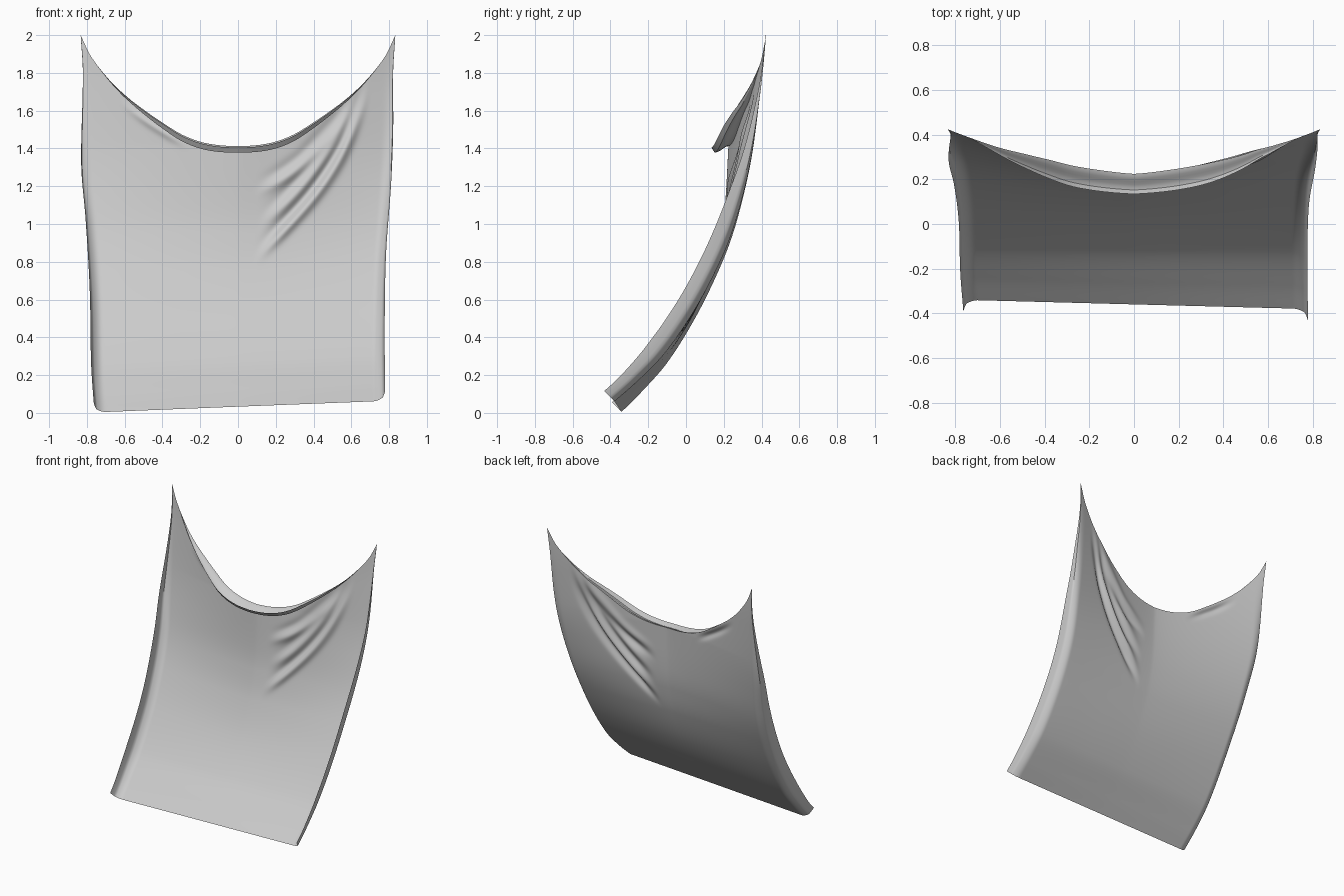
import bpy
import bmesh
import math

if "Cube" in bpy.data.objects:
    bpy.data.objects.remove(bpy.data.objects["Cube"], do_unlink=True)


def curve(points, t):
    """Smooth Hermite interpolation through (t, value) pairs."""
    t = min(max(t, points[0][0]), points[-1][0])
    n = len(points)

    def slope(i):
        a, b = points[max(i - 1, 0)], points[min(i + 1, n - 1)]
        return (b[1] - a[1]) / (b[0] - a[0])

    for i in range(n - 1):
        (a, p), (b, q) = points[i], points[i + 1]
        if t <= b:
            w, s = b - a, (t - a) / (b - a)
            return ((2 * s**3 - 3 * s**2 + 1) * p + (s**3 - 2 * s**2 + s) * w * slope(i)
                    + (3 * s**2 - 2 * s**3) * q + (s**3 - s**2) * w * slope(i + 1))


def smooth(a, b, t):
    t = min(max((t - a) / (b - a), 0), 1)
    return t * t * (3 - 2 * t)


# Profiles of the hanging sheet
TOP = [(0, 1.412), (.1, 1.417), (.2, 1.435), (.3, 1.473), (.4, 1.533), (.5, 1.6),
       (.6, 1.675), (.7, 1.77), (.79, 1.89), (.835, 2.0)]
SIDE = [(0, -.34), (.1, -.24), (.26, -.1), (.5, .05), (.75, .175), (.95, .255),
        (1.2, .325), (1.4, .365), (1.7, .4), (2, .425)]
MIDDLE = [(0, -.34), (.1, -.245), (.26, -.105), (.5, .04), (.75, .14), (.95, .188),
          (1.1, .207), (1.42, .225)]
LEFT_EDGE = [(0, .765), (.4, .765), (.8, .775), (1.2, .805), (1.5, .818), (1.8, .82), (2, .833)]
RIGHT_EDGE = [(0, .75), (.2, .765), (.6, .775), (1, .80), (1.3, .825), (1.8, .82), (2, .833)]
# Forward depth of the rolled lip along the top edge
LIP = [(0, .09), (.2, .095), (.35, .088), (.5, .06), (.65, .02), (.75, 0)]

# Creases: centre line, depth, half width
CREASES = [
    ([(.08, .8), (.3, 1.02), (.45, 1.2), (.56, 1.38), (.7, 1.68)], .026, .026),
    ([(.1, .98), (.3, 1.15), (.5, 1.4), (.66, 1.64)], .018, .03),
    ([(.08, 1.15), (.32, 1.29), (.5, 1.47), (.64, 1.65)], .018, .03),
    ([(-.64, 1.65), (-.45, 1.52), (-.25, 1.4)], .012, .02),
]


def crease_depth(x, z):
    total = 0
    for line, depth, width in CREASES:
        a, b = line[0][0], line[-1][0]
        if a < x < b:
            slope = (curve(line, x + .01) - curve(line, x - .01)) / .02
            d = (z - curve(line, x)) / math.hypot(1, slope) / width
            fade = smooth(a, a + .18, x) * (1 - smooth(b - .15, b, x))
            total += depth * fade * (math.exp(-d * d) - .5 * math.exp(-(d - 1.8) ** 2))
    return total


def forward_normal(z):
    """Direction square to the sheet's side profile, as (y, z)."""
    z = min(max(z, .03), 1.97)
    slope = (curve(SIDE, z + .03) - curve(SIDE, z - .03)) / .06
    k = math.hypot(1, slope)
    return -1 / k, slope / k


def hem_scale(v):
    return (.75 + .25 * smooth(0, .15, v)) * (1 - .97 * smooth(.4, 1, v))


def body_point(u, v):
    bottom = .033 + .03 * u
    z = bottom + (curve(TOP, abs(u) * .835) - bottom) * v
    x = u * curve(LEFT_EDGE if u > 0 else RIGHT_EDGE, z)
    h = z - bottom * (1 - v) ** 3
    w = abs(u) ** 1.3
    y = w * curve(SIDE, h) + (1 - w) * curve(MIDDLE, h)
    y -= .02 * (1 + u) * (1 - v) ** 3 + crease_depth(x, z)
    # Soft forward roll close to the side edges
    roll = .032 * max(0, (abs(u) - .93) / .07) ** 2 * hem_scale(v)
    ny, nz = forward_normal(z)
    return x, y + ny * roll, z + nz * roll


def hem_point(side, v, t):
    """Side hem standing forward from the rolled edge."""
    x, y, z = body_point(side, v)
    ny, nz = forward_normal(z)
    width = .068 * hem_scale(v) * t
    flare = .02 * (t - .3 * t * t) * (1 - v)
    return x + side * flare, y + ny * width, z + nz * width


def lip_point(u, t):
    """Top lip: runs forward and down, then turns up at its free edge."""
    x, y, z = body_point(u, 1)
    depth = curve(LIP, abs(x))
    forward = depth * min(t / .75, 1) * .8 + depth * .2 * smooth(.75, 1, t)
    drop = depth * (.38 * smooth(0, .75, t) - .3 * smooth(.75, 1, t))
    return x, y - forward, z - drop


COLS, ROWS, HEM, LIPS = 150, 150, 4, 8
bm = bmesh.new()


def skin(rows):
    grid = [[bm.verts.new(p) for p in row] for row in rows]
    for a, b in zip(grid, grid[1:]):
        for i in range(len(a) - 1):
            bm.faces.new((a[i], a[i + 1], b[i + 1], b[i]))


us = [math.sin(math.pi / 2 * (2 * i / COLS - 1)) * .35 + (2 * i / COLS - 1) * .65
      for i in range(COLS + 1)]
vs = [j / ROWS for j in range(ROWS + 1)]

# Main sheet, top lip and both side hems in one skin
skin([[body_point(u, v) for u in us] for v in vs])
lip_us = [u for u in us if abs(u) < .92]
skin([[lip_point(u, k / LIPS) for u in lip_us] for k in range(LIPS + 1)])
skin([[hem_point(1, v, k / HEM) for k in range(HEM + 1)] for v in vs])
skin([[hem_point(-1, v, 1 - k / HEM) for k in range(HEM + 1)] for v in vs])
bmesh.ops.remove_doubles(bm, verts=bm.verts, dist=.0004)

mesh = bpy.data.meshes.new("draped_cloth")
bm.to_mesh(mesh)
bm.free()
cloth = bpy.data.objects.new("draped_cloth", mesh)
bpy.context.collection.objects.link(cloth)

# Plain grey cloth
grey = bpy.data.materials.new("grey_cloth")
grey.use_nodes = True
colour = (.6, .6, .6, 1)
grey.diffuse_color = colour
grey.node_tree.nodes["Principled BSDF"].inputs["Base Color"].default_value = colour
mesh.materials.append(grey)

bpy.context.view_layer.objects.active = cloth
cloth.select_set(True)
bpy.ops.object.shade_smooth_by_angle(angle=math.radians(50))
